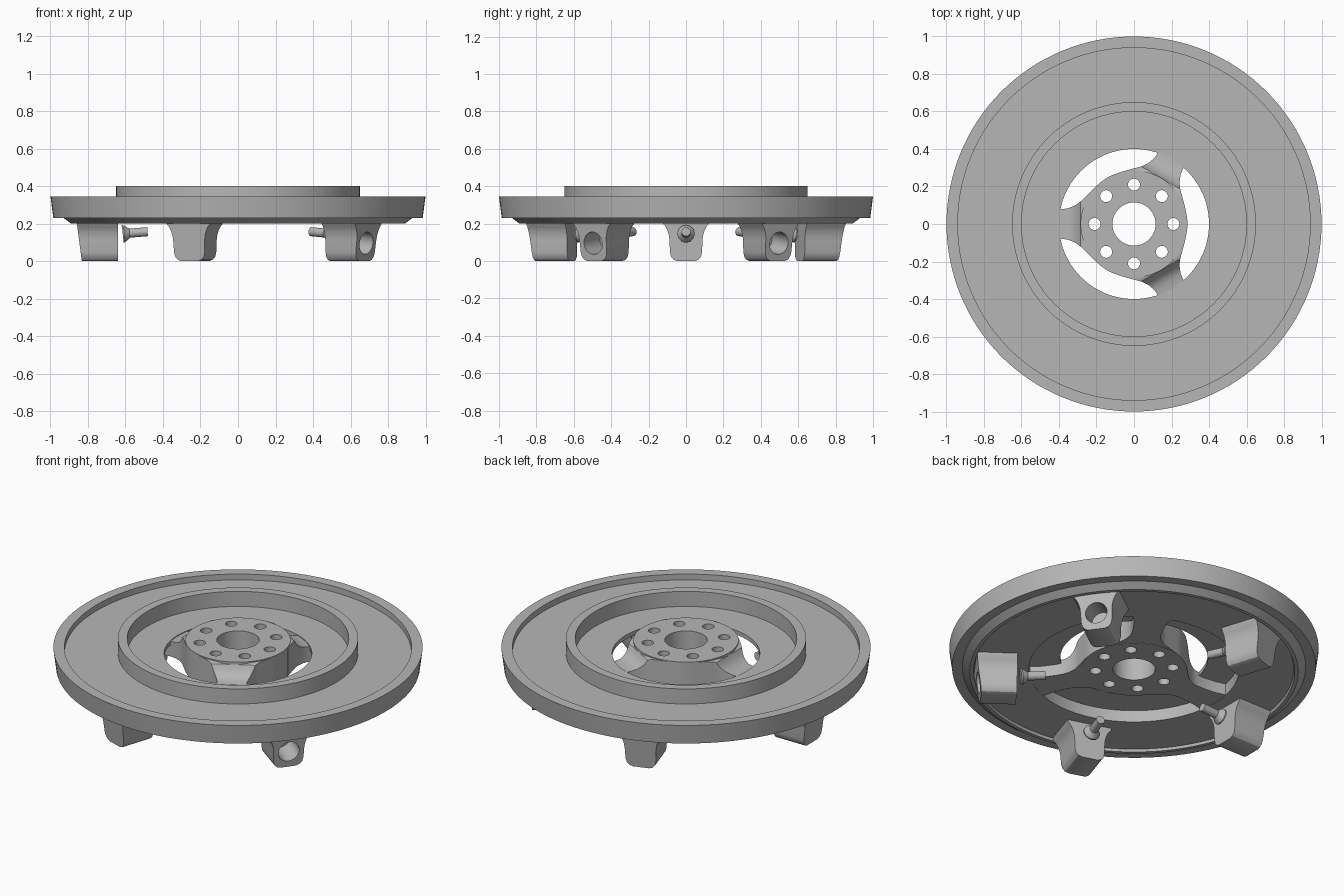
import bpy, bmesh
from math import sin, cos, pi, radians
from mathutils import Matrix, Vector

old = bpy.data.objects.get("Cube")
if old:
    bpy.data.objects.remove(old, do_unlink=True)

grey = bpy.data.materials.new("plain grey")
grey.use_nodes = True
colour = (0.47, 0.47, 0.47, 1)
grey.diffuse_color = colour
grey.node_tree.nodes["Principled BSDF"].inputs["Base Color"].default_value = colour


def make(name, bm):
    bmesh.ops.recalc_face_normals(bm, faces=bm.faces)
    mesh = bpy.data.meshes.new(name)
    bm.to_mesh(mesh)
    bm.free()
    mesh.materials.append(grey)
    ob = bpy.data.objects.new(name, mesh)
    bpy.context.scene.collection.objects.link(ob)
    return ob


def smooth(ob):
    ob.data.polygons.foreach_set("use_smooth", [True] * len(ob.data.polygons))
    ob.data.set_sharp_from_angle(angle=radians(30))


def bridge(bm, rings, wrap):
    """Join equal loops of vertices into quads."""
    n = len(rings[0])
    pairs = list(zip(rings, rings[1:]))
    if wrap:
        pairs.append((rings[-1], rings[0]))
    for a, b in pairs:
        for i in range(n):
            j = (i + 1) % n
            bm.faces.new((a[i], a[j], b[j], b[i]))


def revolve(name, profile, steps=128):
    bm = bmesh.new()
    rings = []
    for k in range(steps):
        a = 2 * pi * k / steps
        rings.append([bm.verts.new((r * cos(a), r * sin(a), z)) for r, z in profile])
    bridge(bm, rings, True)
    return make(name, bm)


def loft(name, sections, angle):
    """Capped loft through loops of points, turned about z."""
    bm = bmesh.new()
    rings = [[bm.verts.new(p) for p in s] for s in sections]
    bridge(bm, rings, False)
    bm.faces.new(rings[0])
    bm.faces.new(rings[-1])
    bm.transform(Matrix.Rotation(angle, 4, 'Z'))
    return make(name, bm)


def add_rod(bm, start, end, r1, r2, sides=32):
    start, end = Vector(start), Vector(end)
    axis = end - start
    turn = axis.to_track_quat('Z', 'Y').to_matrix().to_4x4()
    bmesh.ops.create_cone(bm, cap_ends=True, segments=sides, radius1=r1, radius2=r2,
                          depth=axis.length,
                          matrix=Matrix.Translation((start + end) / 2) @ turn)


def cut(ob, cutter):
    mod = ob.modifiers.new("cut", 'BOOLEAN')
    mod.operation = 'DIFFERENCE'
    mod.solver = 'EXACT'
    mod.object = cutter
    graph = bpy.context.evaluated_depsgraph_get()
    mesh = bpy.data.meshes.new_from_object(ob.evaluated_get(graph))
    ob.modifiers.clear()
    ob.data = mesh


# Main disc with outer rim, raised ring and hollow underside
disc = revolve("disc", [
    (.40, .31), (.60, .31), (.60, .40), (.65, .40), (.65, .31), (.94, .31),
    (.94, .345), (1, .345), (.985, .23), (.93, .23), (.89, .2), (.87, .2),
    (.865, .215), (.57, .215), (.57, .285), (.40, .285)])
smooth(disc)

# Hub with centre bore
hub = revolve("hub", [(.115, .215), (.285, .215), (.285, .39), (.115, .39)], 96)

# Ring of bolt holes
bm = bmesh.new()
for k in range(8):
    x, y = .21 * cos(k * pi / 4), .21 * sin(k * pi / 4)
    add_rod(bm, (x, y, .1), (x, y, .5), .032, .032, 24)
bolt_cutter = make("bolt_cutter", bm)
bolt_cutter.hide_render = True

# Three flared arms: distance out, half width, top height
stations = [(.205, .2, .385), (.225, .18, .385), (.25, .155, .385), (.27, .135, .383),
            (.285, .12, .375), (.295, .112, .355), (.31, .102, .336), (.33, .092, .321),
            (.355, .083, .311), (.38, .08, .308), (.43, .08, .3), (.5, .088, .3),
            (.58, .11, .3)]
arms = []
for k in range(3):
    sections = [[(x, -w, .217), (x, w, .217), (x, w, top), (x, -w, top)]
                for x, w, top in stations]
    arms.append(loft("arm_%d" % (k + 1), sections, pi + k * 2 * pi / 3))
for ob in [hub] + arms:
    cut(ob, bolt_cutter)
    smooth(ob)

# Five feet, each with a blind hole outside and a screw inside
half = [(.045, 0), (.066, .007), (.08, .023), (.086, .048), (.088, .11),
        (.091, .135), (.098, .16), (.109, .183), (.125, .203), (.13, .218)]
outline = half + [(-y, z) for y, z in reversed(half)]
for k in range(5):
    angle = pi + k * 2 * pi / 5
    turn = Matrix.Rotation(angle, 4, 'Z')
    inner = [(.64, y, z) for y, z in outline]
    outer = [(.833 + .13 * z, y, z) for y, z in outline]
    foot = loft("foot_%d" % (k + 1), [inner, outer], angle)

    bm = bmesh.new()
    add_rod(bm, (.93, 0, .085), (.70, 0, .113), .06, .06, 40)
    bm.transform(turn)
    cutter = make("foot_cutter_%d" % (k + 1), bm)
    cutter.hide_render = True
    cut(foot, cutter)
    smooth(foot)
    bpy.data.objects.remove(cutter, do_unlink=True)

    bm = bmesh.new()
    add_rod(bm, (.615, 0, .145), (.607, 0, .146), .046, .046)
    add_rod(bm, (.607, 0, .146), (.578, 0, .149), .046, .024)
    add_rod(bm, (.58, 0, .149), (.482, 0, .157), .024, .024)
    bm.transform(turn)
    smooth(make("screw_%d" % (k + 1), bm))

bpy.data.objects.remove(bolt_cutter, do_unlink=True)
